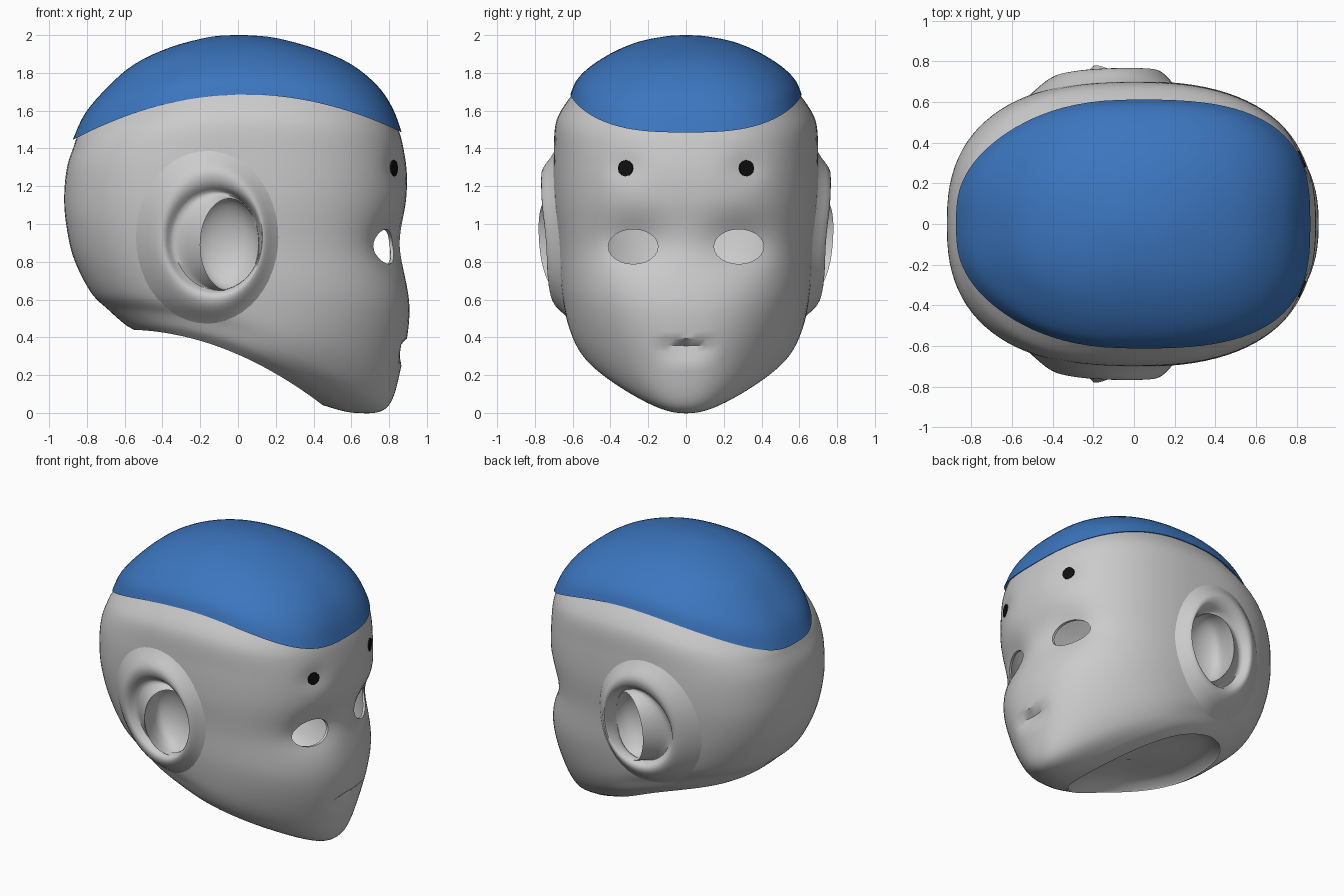
import bpy, bmesh, math
from math import sin, cos, pi, exp
from mathutils import Vector
from mathutils.bvhtree import BVHTree

if "Cube" in bpy.data.objects:
    bpy.data.objects.remove(bpy.data.objects["Cube"])

SEG = 96


def ring(xb, zb, zm, xf, zf, w, n, front, rear):
    """Closed super-ellipse section whose height bends from back to front."""
    pts = []
    for i in range(SEG):
        a = 2 * pi * i / SEG
        c, s = cos(a), sin(a)
        u = math.copysign(abs(c) ** (2 / n), c)
        v = math.copysign(abs(s) ** (2 / n), s)
        t = (u + 1) / 2
        z = zb * (1 - t) * (1 - 2 * t) + 4 * zm * t * (1 - t) + zf * t * (2 * t - 1)
        y = w * v * (1 - (front if u > 0 else rear) * u * u)
        pts.append(Vector(((xb + xf) / 2 + u * (xf - xb) / 2, y, z)))
    return pts


def spline(keys, steps):
    """Catmull-Rom blend through section parameters."""
    out = []
    for i in range(len(keys) - 1):
        p = [keys[max(0, min(len(keys) - 1, i + d))] for d in (-1, 0, 1, 2)]
        for k in range(steps):
            t = k / steps
            out.append([0.5 * (2 * b + (c - a) * t + (2 * a - 5 * b + 4 * c - d) * t * t
                        + (3 * b - a - 3 * c + d) * t ** 3) for a, b, c, d in zip(*p)])
    return out + [list(keys[-1])]


def loft(rings, close_end=False):
    bm = bmesh.new()
    rows = [[bm.verts.new(p) for p in r] for r in rings]
    for lo, hi in zip(rows, rows[1:]):
        m = len(lo)
        for i in range(m):
            j = (i + 1) % m
            bm.faces.new((lo[i], lo[j], hi[j], hi[i]))
    if close_end:
        bm.faces.new(rows[-1])
    bmesh.ops.recalc_face_normals(bm, faces=bm.faces)
    return bm


def add(name, bm):
    me = bpy.data.meshes.new(name)
    bm.to_mesh(me)
    ob = bpy.data.objects.new(name, me)
    bpy.context.collection.objects.link(ob)
    return ob


def smooth(ob, deg=40):
    bpy.ops.object.select_all(action='DESELECT')
    ob.select_set(True)
    bpy.context.view_layer.objects.active = ob
    bpy.ops.object.shade_smooth_by_angle(angle=math.radians(deg))


def paint(ob, name, rgb):
    m = bpy.data.materials.new(name)
    m.diffuse_color = (*rgb, 1)
    m.use_nodes = True
    m.node_tree.nodes["Principled BSDF"].inputs["Base Color"].default_value = m.diffuse_color
    ob.data.materials.append(m)


def cylinder(name, loc, rot, rx, ry, depth, sides=24):
    bpy.ops.mesh.primitive_cylinder_add(vertices=sides, radius=1, depth=depth, location=loc, rotation=rot)
    ob = bpy.context.object
    ob.name = name
    ob.scale = (rx, ry, 1)
    return ob


# Head shell: back x, back z, side z, front x, front z, half width, roundness, front and rear taper
HEAD = [(-.55, .44, .33, .45, .04, .50, 2.3, .36, 0),
        (-.60, .47, .36, .62, .00, .56, 2.25, .40, 0),
        (-.68, .54, .42, .79, .03, .60, 2.25, .38, 0),
        (-.78, .64, .52, .865, .25, .635, 2.35, .20, 0),
        (-.87, .82, .70, .908, .55, .665, 2.4, .06, 0),
        (-.91, 1.0, .92, .86, .88, .68, 2.5, 0, 0),
        (-.92, 1.15, 1.13, .89, 1.13, .70, 2.5, 0, 0),
        (-.905, 1.3, 1.36, .893, 1.28, .70, 2.5, 0, 0),
        (-.87, 1.41, 1.55, .872, 1.42, .685, 2.55, 0, .08),
        (-.85, 1.47, 1.69, .85, 1.5, .60, 2.8, 0, .25)]
bm = loft([ring(*k) for k in spline(HEAD, 8)])

# Face relief: eye sockets, sensor seats and mouth shelf
for v in bm.verts:
    x, y, z = v.co
    if x < .4:
        continue
    ay = abs(y)
    v.co.x -= .06 * exp(-((ay - .28) / .17) ** 2 - ((z - .9) / .13) ** 2)
    v.co.x -= .02 * exp(-((ay - .32) / .09) ** 2 - ((z - 1.3) / .08) ** 2)
    if .25 < z < .385:
        v.co.x -= .055 * (z - .25) / .135 * max(0, 1 - (ay / .16) ** 2)
bmesh.ops.recalc_face_normals(bm, faces=bm.faces)
tree = BVHTree.FromBMesh(bm)
head = add("head_shell", bm)
mod = head.modifiers.new("thickness", 'SOLIDIFY')
mod.thickness = .015
mod.offset = -1

# Openings for eyes and ears
cutters = []
for s in (-1, 1):
    cutters.append(cylinder("eye_cutter", (.85, s * .28, .88), (0, pi / 2, 0), .092, .132, .7))
    cutters.append(cylinder("ear_cutter", (-.11, s * .65, .92), (pi / 2, 0, 0), .25, .29, .5, 40))
for c in cutters:
    c.hide_render = True
    mod = head.modifiers.new("opening", 'BOOLEAN')
    mod.operation = 'DIFFERENCE'
    mod.solver = 'EXACT'
    mod.object = c
bpy.context.view_layer.update()
done = bpy.data.meshes.new_from_object(head.evaluated_get(bpy.context.evaluated_depsgraph_get()))
head.modifiers.clear()
head.data = done
for c in cutters:
    bpy.data.objects.remove(c)
smooth(head)

# Recessed underside closing the neck opening
rim = ring(*HEAD[0])
mid = sum(rim, Vector()) / SEG
under = loft([[mid + (p - mid) * k + Vector((0, 0, lift)) for p in rim]
              for k, lift in ((.99, .005), (.9, .05), (.75, .08), (.5, .1), (.2, .11))], True)
if sum(f.normal.z * f.calc_area() for f in under.faces) > 0:
    bmesh.ops.reverse_faces(under, faces=under.faces)
smooth(add("neck_recess", under))

# Skull cap with a small turned-in lip
CAP = [(-.875, 1.445, 1.685, .867, 1.485, .612, 2.9, 0, .27),
       (-.81, 1.585, 1.76, .82, 1.61, .58, 2.8, 0, .22),
       (-.69, 1.725, 1.835, .74, 1.73, .505, 2.6, 0, .15),
       (-.55, 1.845, 1.91, .60, 1.845, .385, 2.4, 0, .05),
       (-.36, 1.935, 1.965, .42, 1.925, .25, 2.2, 0, 0),
       (-.15, 1.99, 1.993, .20, 1.985, .11, 2, 0, 0),
       (-.02, 2.0, 2.0, .04, 2.0, .02, 2, 0, 0)]
lip = ring(-.83, 1.47, 1.69, .83, 1.51, .58, 2.9, 0, .27)
cap = add("skull_cap", loft([lip] + [ring(*k) for k in spline(CAP, 4)], True))
paint(cap, "cap_blue", (.045, .18, .52))
smooth(cap)

# Ears: raised rim following the head, a rear flap rising beside the hole, then a bowl
# centre x, centre z, radius x, radius z, lift, extra lift at the rear
EAR = [(-.165, .93, .395, .48, -.012, 0), (-.16, .93, .35, .425, .018, 0),
       (-.145, .93, .295, .37, .056, 0), (-.135, .93, .265, .325, .065, 0),
       (-.125, .92, .25, .285, .045, 0), (-.11, .912, .23, .262, .005, .005),
       (-.08, .90, .195, .255, .0, .04), (-.045, .89, .155, .245, .025, .08)]
BOWL = [(-.045, .89, .155, .245, .025, .08), (-.06, .90, .17, .24, -.04, .0),
        (-.07, .91, .15, .19, -.10, 0), (-.07, .91, .08, .10, -.14, 0), (-.07, .91, .01, .01, -.15, 0)]
for s in (-1, 1):
    rows = []
    for cx, cz, rx, rz, lift, rear in spline(EAR, 2) + spline(BOWL, 2)[1:]:
        row = []
        for i in range(48):
            a = 2 * pi * i / 48
            x, z = cx + rx * cos(a), cz + rz * sin(a)
            hit = tree.ray_cast(Vector((x, 2, z)), Vector((0, -1, 0)))[0]
            y = (hit.y if hit else .6) + lift - rear * cos(a)
            row.append(Vector((x, s * y, z)))
        rows.append(row)
    bm = loft(rows, True)
    if sum(f.normal.y * f.calc_area() for f in bm.faces) * s < 0:
        bmesh.ops.reverse_faces(bm, faces=bm.faces)
    smooth(add("ear_" + ("right" if s < 0 else "left"), bm), 60)

# Forehead sensors
for s in (-1, 1):
    dot = cylinder("forehead_sensor", (.798, s * .308, 1.295), (0, pi / 2, s * .4), .043, .043, .07, 12)
    paint(dot, "sensor_black", (.005, .005, .005))
    smooth(dot)
